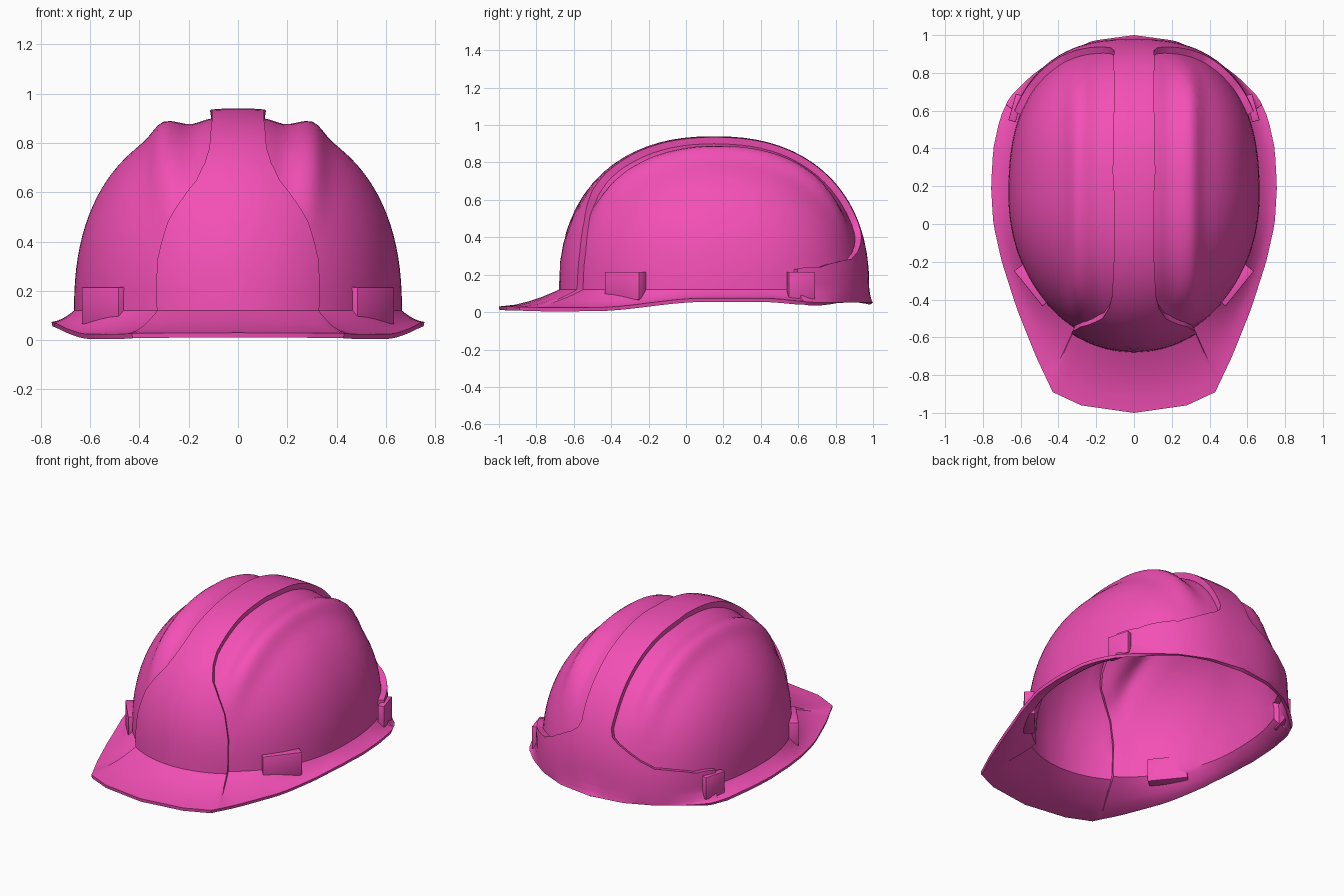
import bpy, bmesh, math
from mathutils import Vector
from mathutils.geometry import intersect_line_line_2d as hit2d

if "Cube" in bpy.data.objects:
    bpy.data.objects.remove(bpy.data.objects["Cube"])

AX, AY, CY = 0.665, 0.795, 0.15      # dome half sizes and centre
Z0, H, RAISE = 0.12, 0.785, 0.035    # dome base, height, band thickness
HALF = math.pi / 2

mat = bpy.data.materials.new("pink_plastic")
mat.diffuse_color = (0.9, 0.08, 0.47, 1)
mat.use_nodes = True
mat.node_tree.nodes["Principled BSDF"].inputs["Base Color"].default_value = mat.diffuse_color


def smooth(a, b, x):
    t = max(0, min(1, (x - a) / (b - a)))
    return t * t * (3 - 2 * t)


def dome(p, d=0.0):
    """Map a point of the unit disc onto the dome, pushed out by d."""
    r = min(p.length, 1)
    if r < 1e-6:
        return Vector((0, CY, Z0 + H + d))
    u, v = abs(p.x) / r, p.y / r
    n = 2.5 if v > 0 else 2
    rho = (u ** n + abs(v) ** n) ** (-1 / n)
    h = math.sin(r * HALF) ** 0.87 * rho
    z = max(0, math.cos(r * HALF)) ** 0.87
    return Vector(((AX + d) * h * u, CY + (AY + d) * h * v, Z0 + (H + d) * z))


def panel(p):
    """Recessed side panel with its long soft ridge."""
    q = dome(p)
    fade = 1 - smooth(0.45, 0.85, p.length)
    g = lambda c, s: math.exp(-((q.x - c) / s) ** 2)
    return dome(p, fade * (0.035 * g(0.29, 0.06) - 0.012 * g(0.19, 0.05)))


# Panel outline on the disc: rear notch, rear curve, top strip, front flare
C = Vector((0.45, 0))
edge = [Vector(p) for p in (
    (0.86, 0.511), (0.804, 0.478), (0.71, 0.60), (0.6, 0.685), (0.485, 0.76),
    (0.38, 0.785), (0.294, 0.79), (0.2, 0.785), (0.145, 0.77), (0.12, 0.735),
    (0.115, 0.65), (0.102, 0.5), (0.084, 0.2), (0.072, 0), (0.084, -0.2),
    (0.107, -0.417), (0.13, -0.49), (0.172, -0.561), (0.25, -0.62),
    (0.325, -0.67), (0.412, -0.763), (0.475, -0.88))]
edge[0].normalize()
edge[-1].normalize()
B = []
for i, (a, b) in enumerate(zip(edge, edge[1:])):
    n = max(1, math.ceil((b - a).length / 0.05))
    ts = [k / n for k in range(n)]
    if i == 0:
        ts.insert(1, 0.2)
    if i == len(edge) - 2:
        ts.append(0.88)
    B += [a.lerp(b, t) for t in ts]
a0 = math.atan2(edge[-1].y, edge[-1].x)
a1 = math.atan2(edge[0].y, edge[0].x)
B += [Vector((math.cos(a), math.sin(a)))
      for a in (a0 + (a1 - a0) * k / 26 for k in range(26))]


def to_border(b):
    """Continue the ray from the panel centre to the half disc border."""
    d = (b - C).normalized()
    cd = C.dot(d)
    t = -cd + math.sqrt(cd * cd - C.dot(C) + 1)
    if d.x < 0:
        t = min(t, -C.x / d.x)
    return C + d * t


O = [to_border(b) for b in B]
for c in (Vector((0, 1)), Vector((0, -1))):
    i = min(range(len(O)), key=lambda k: (O[k] - c).length)
    O[i] = c
D = [RAISE if b.length < 0.995 else 0 for b in B]

# Brim outline in plan
rim = [Vector(p) for p in (
    (-0.28, -0.96), (0, -1), (0.28, -0.96), (0.43, -0.89), (0.52, -0.7),
    (0.62, -0.45), (0.7, -0.2), (0.745, 0), (0.757, 0.2), (0.745, 0.4),
    (0.71, 0.56), (0.66, 0.67), (0.55, 0.78), (0.4, 0.89), (0.22, 0.97),
    (0, 1), (-0.22, 0.97))]


def rim_z(y):
    return (0.024 + 0.05 * smooth(-0.5, 0.1, y) - 0.024 * smooth(0.4, 0.75, y)
            + 0.006 * smooth(-0.75, -1, y) * 1.0)


def rim_point(p):
    c = Vector((0, CY))
    far = c + (p.xy - c).normalized() * 3
    for a, b in zip(rim, rim[1:]):
        q = hit2d(c, far, a, b)
        if q:
            return Vector((max(0, q.x), q.y))
    return p.xy.copy()


# Shell half: panel rings, step, band rings, brim rings
bm = bmesh.new()
N = len(B)


def strip(r0, r1):
    for i in range(N):
        j = (i + 1) % N
        q = (r0[i], r0[j], r1[j], r1[i])
        if all(q):
            bm.faces.new(q)


INNER, OUTER, BRIM = 15, 5, 5
centre = bm.verts.new(panel(C))
rings = [[bm.verts.new(panel(C.lerp(b, k / INNER))) for b in B]
         for k in range(1, INNER + 1)]
for i in range(N):
    bm.faces.new((centre, rings[0][i], rings[0][(i + 1) % N]))
for k in range(OUTER + 1):
    rings.append([bm.verts.new(dome(b.lerp(o, k / OUTER), d))
                  for b, o, d in zip(B, O, D)])
base = [dome(o, d) if o.length > 0.9999 else None for o, d in zip(O, D)]
ends = [rim_point(p) if p else None for p in base]
for c in rim[2:4]:
    i = min((k for k in range(N) if ends[k]), key=lambda k: (ends[k] - c).length)
    ends[i] = c.copy()
for k in range(1, BRIM + 1):
    s = (k / BRIM) ** 1.4
    row = []
    for p, e in zip(base, ends):
        if p is None:
            row.append(None)
            continue
        xy, ze = p.xy.lerp(e, s), rim_z(e.y)
        row.append(bm.verts.new((xy.x, xy.y, ze + (p.z - ze) * (1 - s) ** 1.7)))
    rings.append(row)
for r0, r1 in zip(rings, rings[1:]):
    strip(r0, r1)
bmesh.ops.remove_doubles(bm, verts=bm.verts, dist=1e-5)
bmesh.ops.recalc_face_normals(bm, faces=bm.faces)
bm.normal_update()
if max(bm.faces, key=lambda f: f.calc_center_median().z).normal.z < 0:
    bmesh.ops.reverse_faces(bm, faces=bm.faces)


def finish(bm, name, solid=0.0, bevel=0.0):
    """Turn a right-hand half into a mirrored, shaded object."""
    me = bpy.data.meshes.new(name)
    bm.to_mesh(me)
    bm.free()
    ob = bpy.data.objects.new(name, me)
    bpy.context.collection.objects.link(ob)
    me.materials.append(mat)
    if bevel:
        m = ob.modifiers.new("bevel", 'BEVEL')
        m.width, m.segments = bevel, 2
    m = ob.modifiers.new("mirror", 'MIRROR')
    m.merge_threshold = 0.0005
    if solid:
        m = ob.modifiers.new("solid", 'SOLIDIFY')
        m.thickness, m.offset = solid, -1
    bpy.ops.object.select_all(action='DESELECT')
    ob.select_set(True)
    bpy.context.view_layer.objects.active = ob
    bpy.ops.object.convert(target='MESH')
    bpy.ops.object.shade_smooth_by_angle(angle=math.radians(35))
    return ob


finish(bm, "helmet_shell", solid=0.02)


def slot(name, a, b, depth, z0, z1):
    """Accessory pocket whose outer face runs from a to b in plan."""
    a, b = Vector(a), Vector(b)
    t = (b - a).normalized()
    inward = Vector((-t.y, t.x)) * depth
    bm = bmesh.new()
    f = bm.faces.new([bm.verts.new((p.x, p.y, z0))
                      for p in (a, b, b + inward, a + inward)])
    up = bmesh.ops.extrude_face_region(bm, geom=[f])
    for v in up["geom"]:
        if isinstance(v, bmesh.types.BMVert):
            v.co.z = z1
    bmesh.ops.recalc_face_normals(bm, faces=bm.faces)
    finish(bm, name, bevel=0.004)


# Accessory pockets on each side, front and rear
slot("front_slots", (0.485, -0.435), (0.635, -0.25), 0.065, 0.065, 0.215)
slot("rear_slots", (0.665, 0.55), (0.625, 0.69), 0.04, 0.07, 0.215)
